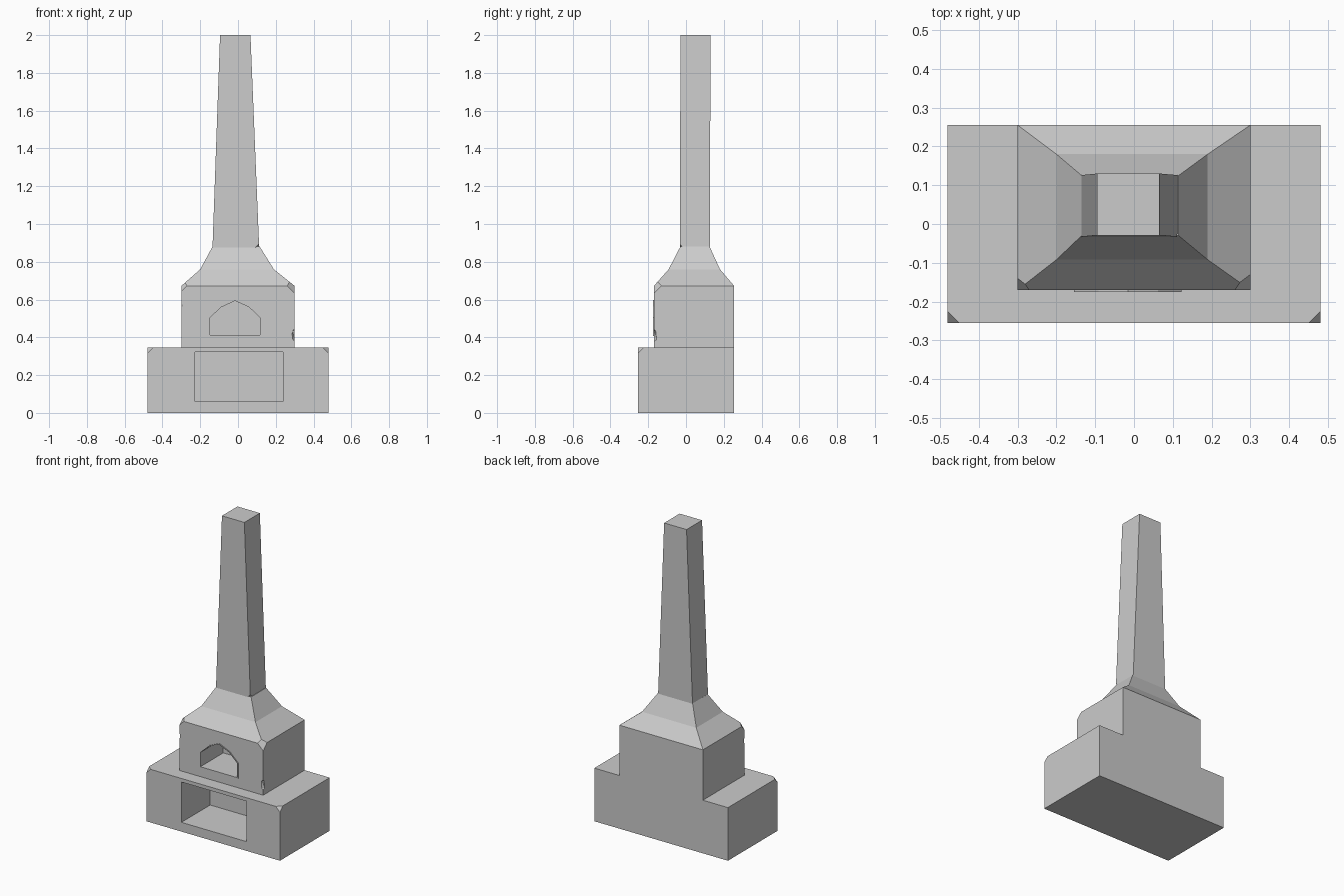
import bpy, bmesh
from mathutils import Vector

if "Cube" in bpy.data.objects:
    bpy.data.objects.remove(bpy.data.objects["Cube"])


def finish(bm, name):
    bmesh.ops.recalc_face_normals(bm, faces=bm.faces)
    me = bpy.data.meshes.new(name)
    bm.to_mesh(me)
    bm.free()
    ob = bpy.data.objects.new(name, me)
    bpy.context.collection.objects.link(ob)
    return ob


def loft(name, rings, chips=()):
    """Stack rectangles (x0, x1, y0, y1, z); chips = (corner point, size)."""
    bm = bmesh.new()
    loops = [[bm.verts.new((x, y, z)) for x, y in ((a, c), (b, c), (b, d), (a, d))]
             for a, b, c, d, z in rings]
    bm.faces.new(loops[0])
    bm.faces.new(loops[-1])
    for lo, hi in zip(loops, loops[1:]):
        for i in range(4):
            j = (i + 1) % 4
            bm.faces.new((lo[i], lo[j], hi[j], hi[i]))
    for point, size in chips:
        v = min(bm.verts, key=lambda w: (w.co - Vector(point)).length)
        bmesh.ops.bevel(bm, geom=[v], offset=size, segments=1, affect='VERTICES')
    return finish(bm, name)


def prism(name, outline, y0, y1):
    """Extrude an x-z outline along y."""
    bm = bmesh.new()
    face = bm.faces.new([bm.verts.new((x, y0, z)) for x, z in outline])
    ext = bmesh.ops.extrude_face_region(bm, geom=[face])
    vs = [g for g in ext['geom'] if isinstance(g, bmesh.types.BMVert)]
    bmesh.ops.translate(bm, verts=vs, vec=(0, y1 - y0, 0))
    return finish(bm, name)


def cut(ob, cutter):
    cutter.hide_render = True
    cutter.hide_viewport = True
    m = ob.modifiers.new("cut", 'BOOLEAN')
    m.operation = 'DIFFERENCE'
    m.solver = 'EXACT'
    m.object = cutter


# Plinth with wood store and chipped front corners
base = loft("base", [(-.48, .48, -.255, .255, 0), (-.48, .48, -.255, .255, .345)],
            [((s * .48, -.255, .345), .03) for s in (-1, 1)])
store = prism("wood_store_cutter",
              [(-.228, .06), (.238, .06), (.238, .322), (-.228, .322)], -.4, .04)
cut(base, store)

# Firebox and two-step hood in one body
body = loft("firebox_hood", [(-.30, .30, -.17, .255, .345),
                             (-.30, .30, -.17, .255, .672),
                             (-.20, .19, -.092, .18, .76),
                             (-.135, .115, -.03, .125, .88)],
            [((-.30, -.17, .672), .03), ((.30, -.17, .672), .04)])

# Pointed fire opening with a slim raised rim
arch = [(-.148, .412), (.116, .412), (.116, .505), (.058, .56),
        (-.016, .593), (-.088, .56), (-.148, .505)]
cx, cz = -.016, .49
rim_shape = [(cx + (x - cx) * 1.05, cz + (z - cz) * 1.05) for x, z in arch]
rim = prism("opening_rim", rim_shape, -.175, -.165)
opening = prism("opening_cutter", arch, -.4, .06)
cut(body, opening)
cut(rim, opening)

# Small chips along the vertical front edges
for name, at, r in (("chip_right_cutter", (.31, -.18, .41), (.03, .03, .05)),
                    ("chip_left_cutter", (-.31, -.18, .57), (.02, .02, .03))):
    bm = bmesh.new()
    bmesh.ops.create_icosphere(bm, subdivisions=1, radius=1)
    bmesh.ops.scale(bm, vec=r, verts=bm.verts)
    bmesh.ops.translate(bm, vec=at, verts=bm.verts)
    cut(body, finish(bm, name))

# Tapered chimney
loft("chimney", [(-.135, .112, -.033, .126, .875), (-.095, .066, -.029, .13, 2.0)],
     [((.112, -.033, .875), .02)])
